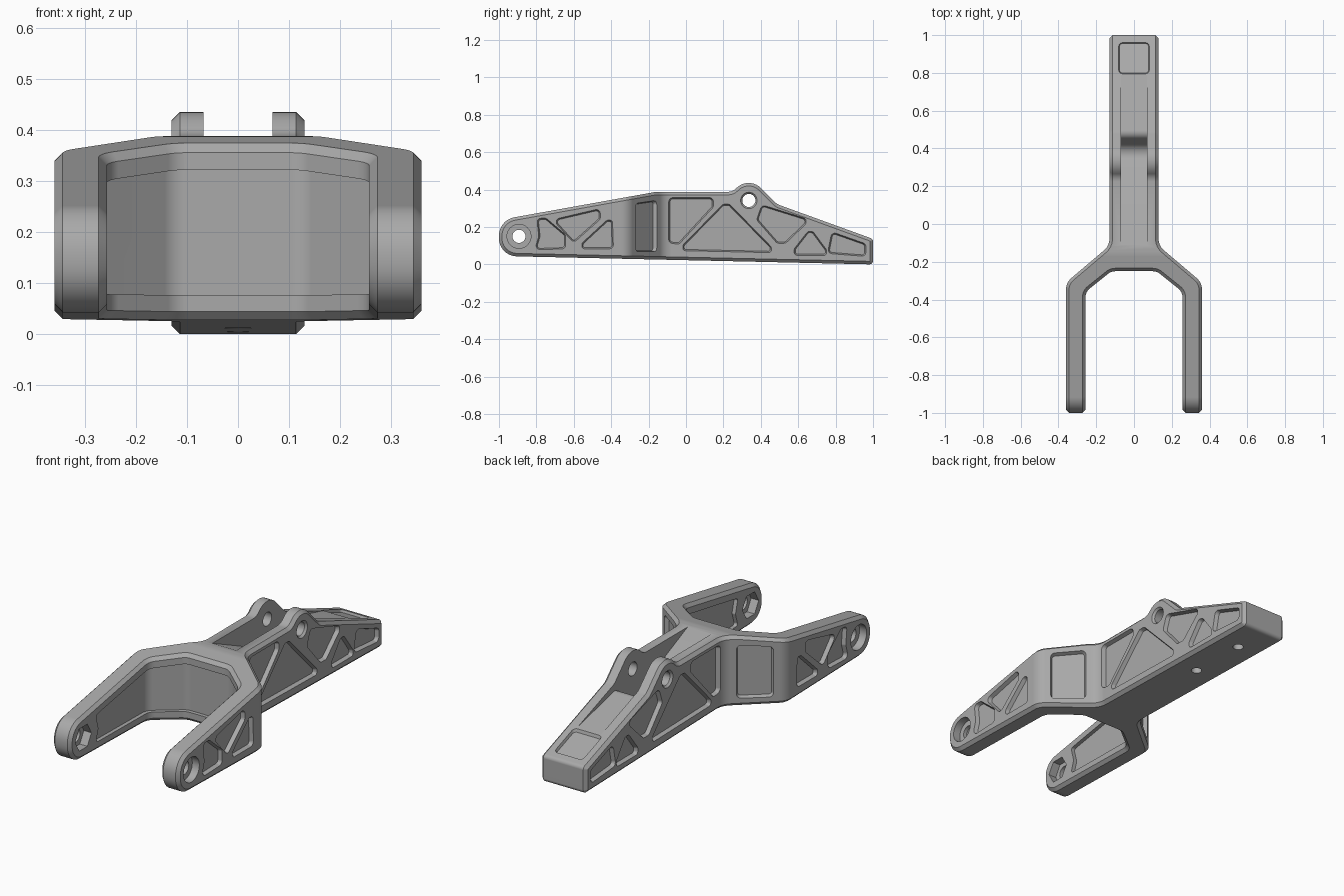
import bpy, bmesh, math
from mathutils import Vector, Matrix

if "Cube" in bpy.data.objects:
    bpy.data.objects.remove(bpy.data.objects["Cube"], do_unlink=True)

metal = bpy.data.materials.new("grey_metal")
metal.use_nodes = True
GREY = (0.4, 0.4, 0.4, 1)
metal.diffuse_color = GREY
metal.node_tree.nodes["Principled BSDF"].inputs["Base Color"].default_value = GREY


def rounded(points, radius=0.0, grow=0.0, steps=6):
    """Outline with rounded corners; points are (u, v) or (u, v, radius)."""
    pts = [Vector(p[:2]) for p in points]
    rad = [p[2] if len(p) > 2 else radius for p in points]
    n = len(pts)
    area = sum(pts[i - 1].x * pts[i].y - pts[i].x * pts[i - 1].y for i in range(n))
    if area < 0:
        pts.reverse()
        rad.reverse()
    if grow:
        moved = []
        for i in range(n):
            d1 = (pts[i] - pts[i - 1]).normalized()
            d2 = (pts[(i + 1) % n] - pts[i]).normalized()
            n1, n2 = Vector((d1.y, -d1.x)), Vector((d2.y, -d2.x))
            moved.append(pts[i] + (n1 + n2) * grow / (1 + n1.dot(n2)))
        pts = moved
        rad = [r + grow if r else 0 for r in rad]
    loop = []
    for i in range(n):
        p, a, b = pts[i], pts[i - 1] - pts[i], pts[(i + 1) % n] - pts[i]
        if not rad[i]:
            loop.append(p)
            continue
        half = a.angle(b) / 2
        t = min(rad[i] / math.tan(half), 0.49 * a.length if len(points[0]) < 3 else a.length,
                0.49 * b.length if len(points[0]) < 3 else b.length)
        r = t * math.tan(half)
        u, w = a.normalized(), b.normalized()
        centre = p + (u + w).normalized() * r / math.sin(half)
        s, e = p + u * t - centre, p + w * t - centre
        turn = s.angle_signed(e)
        for k in range(steps + 1):
            loop.append(centre + Matrix.Rotation(-turn * k / steps, 2) @ s)
    return loop


def circle(u, v, r, n=32):
    return [Vector((u + r * math.cos(math.tau * k / n), v + r * math.sin(math.tau * k / n)))
            for k in range(n)]


def loft(bm, axis, a, loop_a, b, loop_b=None, mirror=False, matrix=None):
    """Solid between two matching outlines at a and b along x or z."""
    for side in ((1, -1) if mirror else (1,)):
        rings = []
        for pos, loop in ((a, loop_a), (b, loop_b or loop_a)):
            ring = []
            for p in loop:
                co = Vector((pos, p.x, p.y)) if axis == "x" else Vector((p.x, p.y, pos))
                if matrix:
                    co = matrix @ co
                co.x *= side
                ring.append(bm.verts.new(co))
            rings.append(ring)
        n = len(rings[0])
        bm.faces.new(rings[0])
        bm.faces.new(rings[1])
        for i in range(n):
            j = (i + 1) % n
            bm.faces.new((rings[0][i], rings[0][j], rings[1][j], rings[1][i]))


def finish(bm, name):
    bmesh.ops.recalc_face_normals(bm, faces=bm.faces)
    mesh = bpy.data.meshes.new(name)
    bm.to_mesh(mesh)
    bm.free()
    mesh.materials.append(metal)
    obj = bpy.data.objects.new(name, mesh)
    bpy.context.collection.objects.link(obj)
    return obj


def apply(obj, kind, **settings):
    mod = obj.modifiers.new(kind.lower(), kind)
    for key, value in settings.items():
        setattr(mod, key, value)
    bpy.context.view_layer.objects.active = obj
    bpy.ops.object.modifier_apply(modifier=mod.name)


def combine(obj, bm, operation):
    tool = finish(bm, "helper")
    tool.hide_render = True
    apply(obj, "BOOLEAN", operation=operation, object=tool, solver="EXACT")
    bpy.data.objects.remove(tool, do_unlink=True)


def symmetric(half):
    return half + [(-p[0],) + tuple(p[1:]) for p in reversed(half)]


# Fork and beam: plan outline crossed with side profile
OUT, BEAM, INNER = 0.36, 0.13, 0.257
bend, neck = Vector((OUT, -0.31)), Vector((BEAM, -0.115))
plan = symmetric([(BEAM, 1.1, 0), (neck.x, neck.y, 0.08), (bend.x, bend.y, 0.08),
                  (OUT, -1.1, 0), (INNER, -1.1, 0), (INNER, -0.36, 0.06), (0.12, -0.25, 0.06)])
profile = [(-1, 0.045, 0.097), (-1, 0.237, 0.1), (-0.16, 0.388, 0.15), (0.249, 0.388, 0.06),
           (0.335, 0.474, 0.093), (0.487, 0.322, 0.06), (1, 0.136, 0.02), (1, 0, 0.02)]
bm = bmesh.new()
loft(bm, "z", -0.2, rounded(plan), 0.7)
body = finish(bm, "forked_lever_arm")
bm = bmesh.new()
loft(bm, "x", -0.5, rounded(profile, steps=10), 0.5)
combine(body, bm, "INTERSECT")
apply(body, "BEVEL", width=0.016, segments=1, limit_method="ANGLE",
      angle_limit=math.radians(30), use_clamp_overlap=False)

# Pivot bosses on the fork ends
PIVOT, LUG = (-0.893, 0.15), (0.336, 0.342)
bm = bmesh.new()
loft(bm, "x", 0.32, circle(*PIVOT, 0.064), OUT, mirror=True)
loft(bm, "x", OUT - 0.001, circle(*PIVOT, 0.064), 0.367, circle(*PIVOT, 0.055), mirror=True)
combine(body, bm, "UNION")

# Channel between the lugs
channel = [(-0.12, 0.392, 0), (0.4, 0.16, 0.06), (0.465, 0.292, 0.04),
           (0.79, 0.212, 0), (0.8, 0.6, 0), (-0.12, 0.6, 0)]
bm = bmesh.new()
loft(bm, "x", -0.068, rounded(channel), 0.068)
combine(body, bm, "DIFFERENCE")

# Truss pockets on the outer sides
arm_pockets = [
    [(-0.79, 0.24), (-0.75, 0.24), (-0.65, 0.155), (-0.65, 0.09), (-0.8, 0.085), (-0.78, 0.15)],
    [(-0.7, 0.235), (-0.465, 0.29), (-0.465, 0.245), (-0.6, 0.125)],
    [(-0.4, 0.23), (-0.395, 0.09), (-0.55, 0.09), (-0.55, 0.11), (-0.42, 0.23)]]
beam_pockets = [
    [(-0.085, 0.35), (0.14, 0.35), (0.14, 0.31), (-0.04, 0.115), (-0.085, 0.12)],
    [(0.2, 0.315), (0.23, 0.315), (0.45, 0.09), (0.45, 0.07), (-0.01, 0.08), (-0.01, 0.1)],
    [(0.41, 0.31), (0.635, 0.24), (0.635, 0.22), (0.53, 0.12), (0.49, 0.12), (0.385, 0.24)],
    [(0.675, 0.17), (0.745, 0.075), (0.745, 0.055), (0.585, 0.055), (0.585, 0.08), (0.655, 0.17)],
    [(0.785, 0.165), (0.955, 0.105), (0.955, 0.05), (0.765, 0.065)]]


def pocket(bm, axis, face, points, depth=0.02, matrix=None, mirror=True):
    slope = 0.35
    loft(bm, axis, face - depth, rounded(points, 0.015),
         face + depth, rounded(points, 0.015, grow=2 * depth * slope), mirror, matrix)


bm = bmesh.new()
for outline in arm_pockets:
    pocket(bm, "x", OUT, outline)
for outline in beam_pockets:
    pocket(bm, "x", BEAM, outline)

# Windows on the slanted shoulders
along = neck - bend
shoulder = Matrix.Translation(((bend + neck) / 2).to_3d()) @ Matrix.Rotation(
    math.atan2(-along.x, along.y), 4, "Z")
pocket(bm, "x", 0, [(-0.08, 0.075), (0.08, 0.075), (0.08, 0.335), (-0.08, 0.32)], matrix=shoulder)

# Shallow recess on the sloping tail
tail = Matrix.Translation((0, 0, 0.498))
tail[2][1] = -0.362
pocket(bm, "z", 0, symmetric([(0.076, 0.8), (0.076, 0.955)]), 0.014, tail, False)
combine(body, bm, "DIFFERENCE")

# Recess around the inside of the fork
inside = symmetric([(INNER + 0.02, -1.1, 0), (INNER + 0.02, -0.352, 0.06), (0.127, -0.23, 0.06)])
band = [(-0.79, 0.085), (-0.15, 0.075), (-0.15, 0.328), (-0.25, 0.322), (-0.38, 0.298),
        (-0.74, 0.235), (-0.79, 0.225), (-0.77, 0.15)]
bm = bmesh.new()
loft(bm, "z", -0.1, rounded(inside), 0.6)
inner_cut = finish(bm, "inner_cut")
bm = bmesh.new()
loft(bm, "x", -0.4, rounded(band, 0.012), 0.4)
combine(inner_cut, bm, "INTERSECT")
inner_cut.hide_render = True
apply(body, "BOOLEAN", operation="DIFFERENCE", object=inner_cut, solver="EXACT")
bpy.data.objects.remove(inner_cut, do_unlink=True)

# Pivot holes, lug holes and blind holes underneath
bm = bmesh.new()
loft(bm, "x", 0.2, circle(*PIVOT, 0.035), 0.4, mirror=True)
loft(bm, "x", 0.02, circle(*LUG, 0.035), 0.2, mirror=True)
for y in (0.48, 0.8):
    loft(bm, "z", -0.05, circle(0, y, 0.026), 0.08)
combine(body, bm, "DIFFERENCE")

# Hexagonal nut seats and countersinks
bm = bmesh.new()
loft(bm, "x", 0.2, circle(*PIVOT, 0.066, 6), 0.3, mirror=True)
loft(bm, "x", BEAM - 0.012, circle(*LUG, 0.034), BEAM + 0.012, circle(*LUG, 0.054), mirror=True)
loft(bm, "x", 0.356, circle(*PIVOT, 0.034), 0.376, circle(*PIVOT, 0.052), mirror=True)
combine(body, bm, "DIFFERENCE")

# Smooth curves, crisp edges
bpy.ops.object.select_all(action="DESELECT")
body.select_set(True)
bpy.context.view_layer.objects.active = body
bpy.ops.object.shade_smooth_by_angle(angle=math.radians(25))
apply(body, "WEIGHTED_NORMAL", keep_sharp=True)
